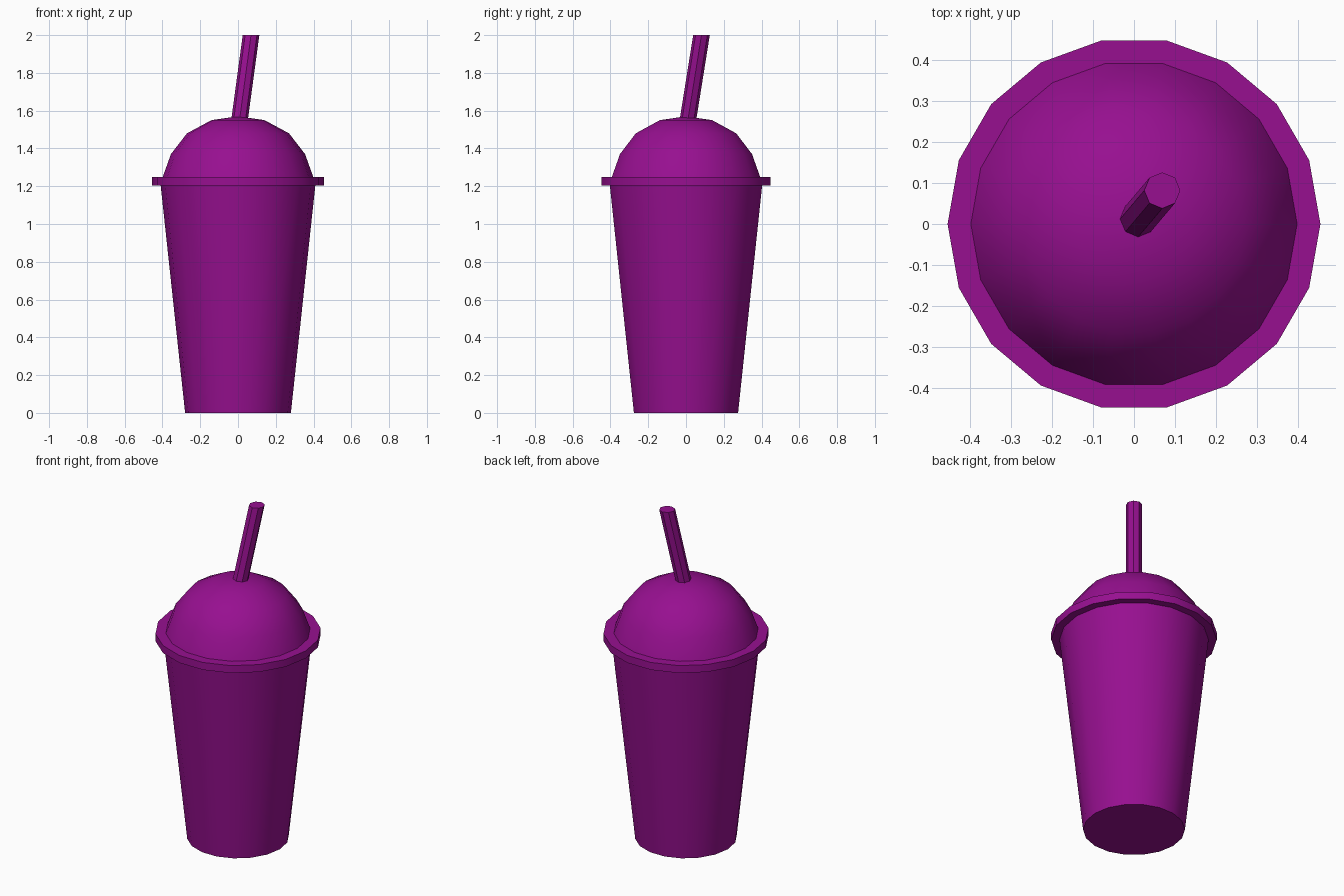
import bpy, bmesh
from math import cos, sin, pi, radians
from mathutils import Vector

cube = bpy.data.objects.get("Cube")
if cube:
    bpy.data.objects.remove(cube)

# Single purple plastic
purple = bpy.data.materials.new("purple")
purple.use_nodes = True
colour = (0.31, 0.005, 0.28, 1)
purple.diffuse_color = colour
bsdf = next(n for n in purple.node_tree.nodes if n.type == 'BSDF_PRINCIPLED')
bsdf.inputs["Base Color"].default_value = colour


def loft(name, stations, sides):
    """Skin capped horizontal rings, each given as (centre x, centre y, z, radius)."""
    bm = bmesh.new()
    rings = []
    for x, y, z, r in stations:
        rings.append([bm.verts.new(Vector((x + r * cos(2 * pi * i / sides),
                                           y + r * sin(2 * pi * i / sides), z)))
                      for i in range(sides)])
    for low, high in zip(rings, rings[1:]):
        for i in range(sides):
            j = (i + 1) % sides
            bm.faces.new((low[i], low[j], high[j], high[i]))
    bm.faces.new(rings[0][::-1])
    bm.faces.new(rings[-1])
    # A zero-radius station collapses into a pole
    bmesh.ops.remove_doubles(bm, verts=bm.verts[:], dist=0.0001)
    bmesh.ops.recalc_face_normals(bm, faces=bm.faces[:])
    mesh = bpy.data.meshes.new(name)
    bm.to_mesh(mesh)
    bm.free()
    mesh.materials.append(purple)
    obj = bpy.data.objects.new(name, mesh)
    bpy.context.collection.objects.link(obj)
    bpy.ops.object.select_all(action='DESELECT')
    obj.select_set(True)
    bpy.context.view_layer.objects.active = obj
    bpy.ops.object.shade_smooth_by_angle(angle=radians(35))
    return obj


# Tapered cup and lid rim
loft("cup", [(0, 0, 0, 0.28), (0, 0, 1.21, 0.41)], 18)
loft("lid_rim", [(0, 0, 1.205, 0.455), (0, 0, 1.25, 0.455)], 18)

# Domed lid
dome = [(0.40, 1.245), (0.355, 1.37), (0.27, 1.48), (0.14, 1.55), (0, 1.57)]
loft("dome_lid", [(0, 0, z, r) for r, z in dome], 18)

# Leaning straw, cut level at the top
loft("straw", [(0.008, 0.01, 1.55, 0.044), (0.069, 0.082, 2.0, 0.044)], 8)
